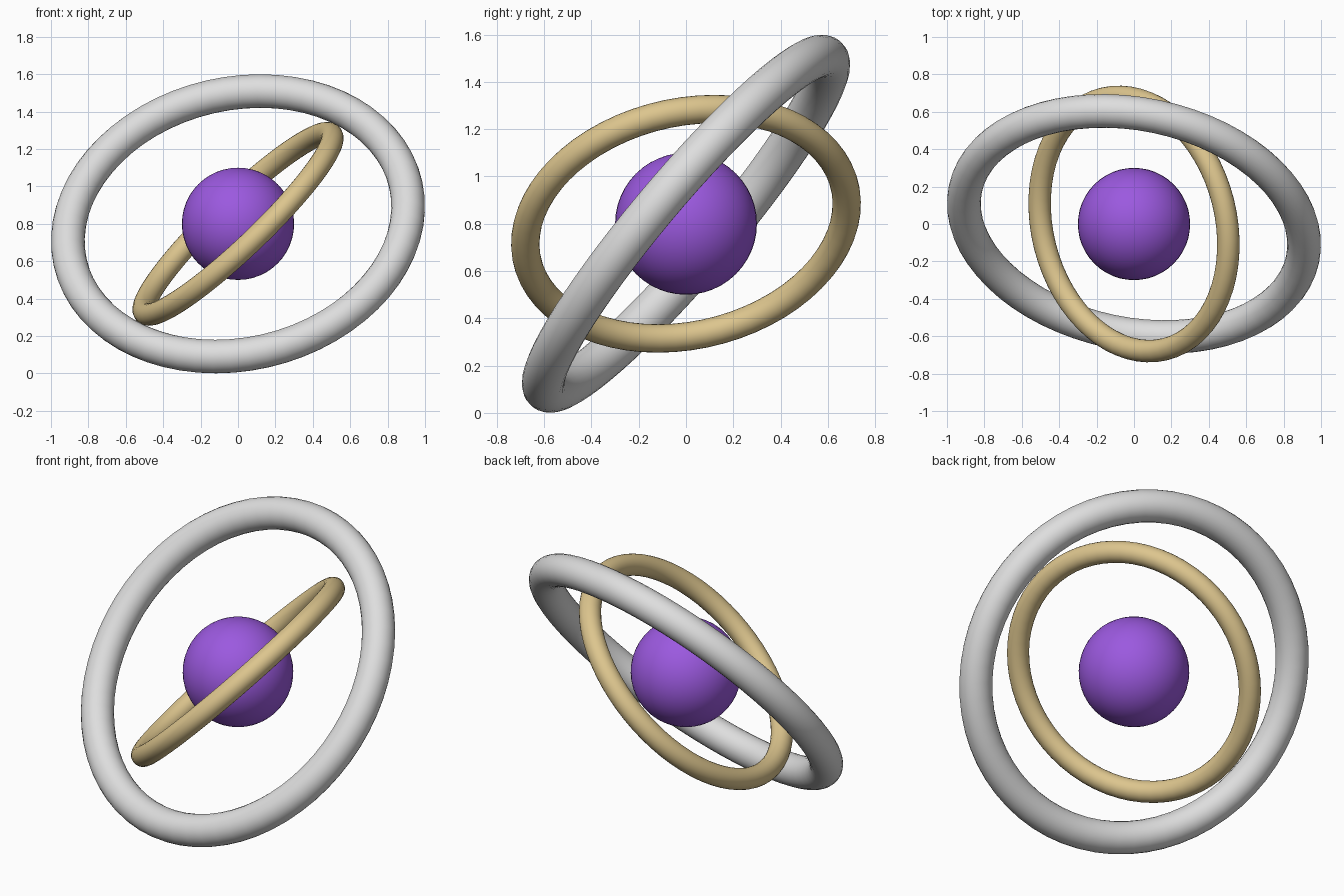
import bpy
from mathutils import Vector

cube = bpy.data.objects.get("Cube")
if cube:
    bpy.data.objects.remove(cube, do_unlink=True)

CENTER = Vector((0, 0, 0.8))


def material(name, rgb):
    mat = bpy.data.materials.new(name)
    mat.use_nodes = True
    color = (*rgb, 1)
    mat.diffuse_color = color
    mat.node_tree.nodes["Principled BSDF"].inputs["Base Color"].default_value = color
    return mat


def finish(name, mat):
    obj = bpy.context.object
    obj.name = obj.data.name = name
    obj.data.materials.append(mat)
    bpy.ops.object.shade_smooth()
    return obj


def ring(name, radius, tube, normal, mat):
    """Torus around the shared centre, with its axis along the given normal."""
    tilt = Vector(normal).to_track_quat("Z", "Y").to_euler()
    bpy.ops.mesh.primitive_torus_add(
        major_radius=radius, minor_radius=tube, major_segments=64,
        minor_segments=24, location=CENTER, rotation=tilt)
    return finish(name, mat)


purple = material("purple", (0.33, 0.10, 0.74))
silver = material("silver", (0.73, 0.73, 0.73))
gold = material("pale gold", (0.72, 0.56, 0.27))

# Central ball
bpy.ops.mesh.primitive_uv_sphere_add(
    radius=0.3, segments=48, ring_count=24, location=CENTER)
finish("core_sphere", purple)

# Two tilted rings
ring("outer_ring", 0.921, 0.09, (-0.157, -0.754, 0.637), silver)
ring("inner_ring", 0.69, 0.06, (-0.682, -0.171, 0.711), gold)
